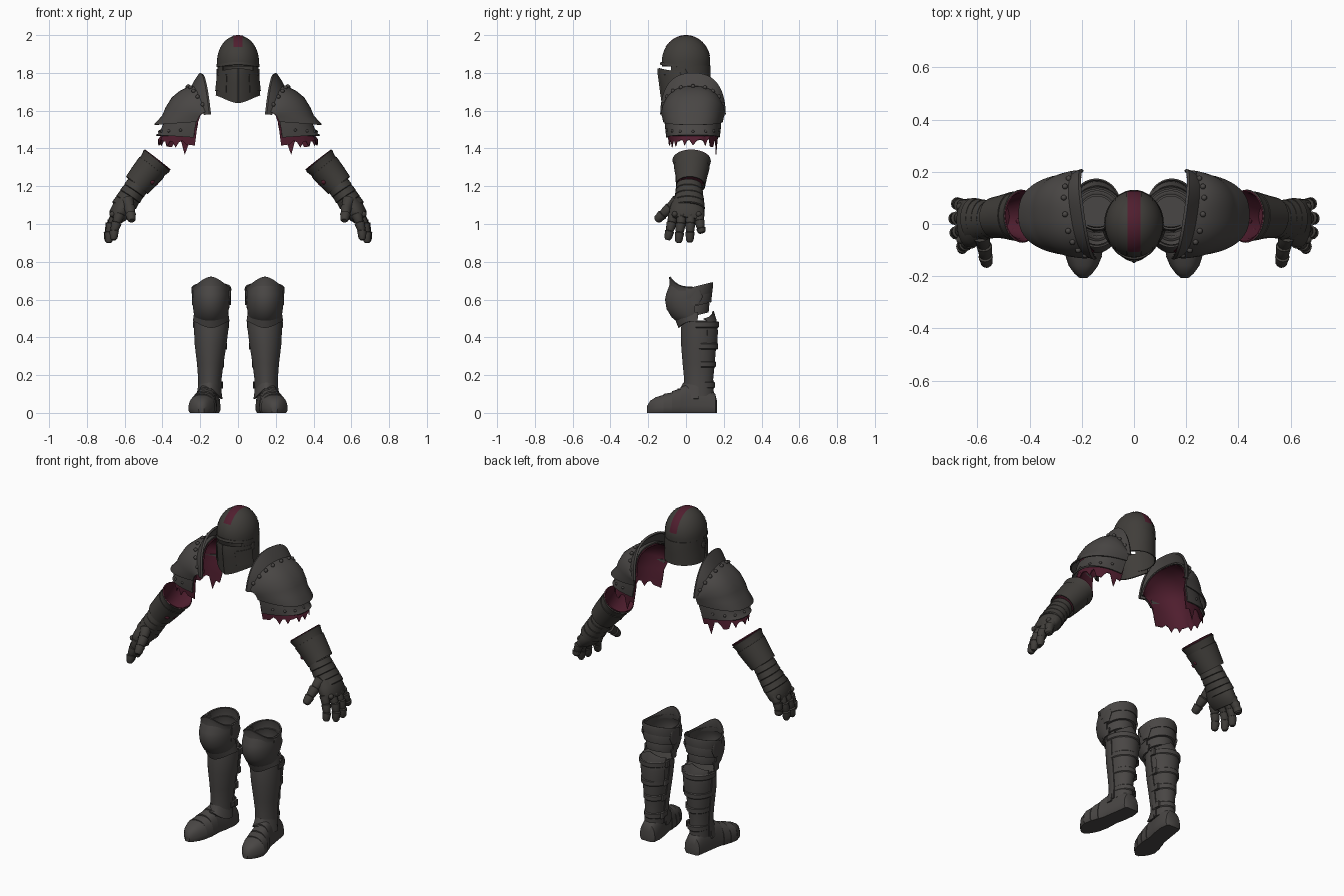
import bpy, bmesh, math, random
from mathutils import Vector

random.seed(4)
cube = bpy.data.objects.get("Cube")
if cube:
    bpy.data.objects.remove(cube)
built = []


def material(name, rgb):
    m = bpy.data.materials.new(name)
    m.use_nodes = True
    m.diffuse_color = (*rgb, 1)
    node = next(n for n in m.node_tree.nodes if n.type == "BSDF_PRINCIPLED")
    node.inputs["Base Color"].default_value = (*rgb, 1)
    node.inputs["Roughness"].default_value = 0.7
    return m


STEEL = material("dark steel", (0.066, 0.061, 0.058))
WORN = material("worn steel", (0.051, 0.047, 0.042))
CRIMSON = material("crimson cloth", (0.080, 0.013, 0.028))


def register(name, bm, mats):
    mesh = bpy.data.meshes.new(name)
    bm.to_mesh(mesh)
    bm.free()
    for m in mats:
        mesh.materials.append(m)
    ob = bpy.data.objects.new(name, mesh)
    bpy.context.scene.collection.objects.link(ob)
    built.append(ob)
    return ob


def skin(name, rings, mats, closed=False, cap="", thick=0, pair=True):
    """Skin a list of rings; paired parts are built on both sides."""
    for side, s in ((("left_", 1), ("right_", -1)) if pair else (("", 1),)):
        bm = bmesh.new()
        grid = [[bm.verts.new((p[0] * s, p[1], p[2])) for p in r] for r in rings]
        n = len(grid[0])
        for i in range(len(grid) - 1):
            for j in range(n if closed else n - 1):
                k = (j + 1) % n
                bm.faces.new((grid[i][j], grid[i][k], grid[i + 1][k], grid[i + 1][j]))
        if "a" in cap:
            bm.faces.new(grid[0][::-1])
        if "b" in cap:
            bm.faces.new(grid[-1])
        bm.normal_update()
        mid = sum((v.co for v in bm.verts), Vector()) / len(bm.verts)
        if sum(f.normal.dot(f.calc_center_median() - mid) * f.calc_area() for f in bm.faces) < 0:
            bmesh.ops.reverse_faces(bm, faces=bm.faces[:])
        ob = register(side + name, bm, mats)
        if thick:
            mod = ob.modifiers.new("thickness", "SOLIDIFY")
            mod.thickness, mod.offset = thick, -1
            mod.material_offset = len(mats) - 1


def ring(cx, cy, z, rx, ry, a0=0, a1=360, n=40, p=2, peak=0):
    """Level ring or arc; front is 270 degrees, peak lifts the front."""
    pts = []
    for i in range(n):
        a = math.radians(a0 + (a1 - a0) * i / (n if a1 - a0 == 360 else n - 1))
        c, s = math.cos(a), math.sin(a)
        pts.append((cx + rx * math.copysign(abs(c) ** (2 / p), c),
                    cy + ry * math.copysign(abs(s) ** (2 / p), s),
                    z + peak * max(0, -s) ** 3))
    return pts


def tube(name, pts, mats, n=16, cap="ab", thick=0):
    """Oval tube along a path of (x, y, z, radius across, radius along y)."""
    axis = (Vector(pts[-1][:3]) - Vector(pts[0][:3])).normalized()
    u = Vector((0, 1, 0)).cross(axis).normalized()
    v = axis.cross(u)
    turns = [math.tau * i / n for i in range(n)]
    rings = [[Vector(p[:3]) + u * p[3] * math.cos(a) + v * p[4] * math.sin(a) for a in turns]
             for p in pts]
    skin(name, rings, mats, True, cap, thick)


def rivets(name, points, r, mat):
    for side, s in (("left_", 1), ("right_", -1)):
        bm = bmesh.new()
        for p in points:
            new = bmesh.ops.create_icosphere(bm, subdivisions=2, radius=r)["verts"]
            bmesh.ops.translate(bm, verts=new, vec=(p[0] * s, p[1], p[2]))
        register(side + name, bm, [mat])


# Helmet: skull dome, neck guard, pointed visor, brow and crest
dome = [ring(0, 0, 1.835, 0.111, 0.126, n=56)]
for k in range(15):
    t = math.radians(88 * k / 14)
    dome.append(ring(0, 0, 1.86 + 0.138 * math.sin(t), 0.111 * math.cos(t), 0.128 * math.cos(t), n=56))
skin("helmet_skull", dome, [WORN], True, "b", 0.006, False)
guard = [ring(0, 0.004, z, rx, ry, -42, 222, 44) for z, rx, ry in
         ((1.84, 0.110, 0.126), (1.80, 0.109, 0.127), (1.76, 0.110, 0.124), (1.70, 0.114, 0.122))]
skin("helmet_neck_guard", guard, [WORN], thick=0.006, pair=False)
visor = [ring(0, -0.005, z, rx, ry, 190, 350, 45, 1.7, pk) for z, rx, ry, pk in
         ((1.81, 0.110, 0.138, 0.015), (1.79, 0.111, 0.14, 0.01), (1.75, 0.115, 0.133, 0),
          (1.72, 0.119, 0.127, -0.02), (1.68, 0.120, 0.118, -0.04))]
skin("helmet_visor", visor, [WORN], thick=0.007, pair=False)
keel = [[(dx, -0.005 - ry - (0.006 if dx == 0 else -0.002), z) for dx in (-0.009, 0, 0.009)]
        for z, ry in ((1.824, 0.139), (1.80, 0.14), (1.75, 0.133), (1.70, 0.127), (1.64, 0.118))]
skin("helmet_keel", keel, [WORN], thick=0.004, pair=False)
brow = [ring(0, -0.002, z, 0.113, ry, 185, 355, 40, 1.9, 0.012) for z, ry in ((1.832, 0.137), (1.846, 0.133))]
skin("helmet_brow", brow, [WORN], thick=0.008, pair=False)
cheek = [ring(0, -0.007, z, rx + 0.003, ry, 305, 350, 16, 1.7, pk) for z, rx, ry, pk in
         ((1.79, 0.111, 0.14, 0), (1.75, 0.115, 0.133, 0), (1.705, 0.12, 0.126, -0.015))]
skin("helmet_cheek_plate", cheek, [WORN], thick=0.006)
hinge = [ring(0.109, -0.012, 1.80 + dz, 0.006, r, n=12) for dz, r in ((-0.02, 0.01), (0, 0.02), (0.02, 0.01))]
skin("helmet_hinge", hinge, [WORN], True, "ab")


def crest(inner, outer, lift, lo, hi):
    rows = []
    for k in range(31):
        t = math.radians(lo + (hi - lo) * k / 30)
        row = []
        for q in range(7):
            x = inner + (outer - inner) * q / 6
            f = math.sqrt(1 - (x / 0.111) ** 2)
            row.append((x, -(0.128 * f + lift) * math.cos(t), 1.86 + (0.138 * f + lift) * math.sin(t)))
        rows.append(row)
    return rows


skin("crest_stripe", crest(-0.024, 0.024, 0.002, 34, 168), [CRIMSON], pair=False)
skin("crest_border", crest(0.024, 0.030, 0.003, 20, 172), [WORN])
skin("temple_ridge", crest(0.066, 0.071, 0.002, 5, 175), [WORN])


# Shoulders: fan-shaped shell, raised collar, lower lame and torn lining
def arch(px, pz, deg, r, ry, n=33, lo=6, p=2.5):
    t = math.radians(deg)
    pts = []
    for i in range(n):
        a = math.radians(lo + (180 - 2 * lo) * i / (n - 1))
        s = math.sin(a) ** (2 / p)
        c = math.copysign(abs(math.cos(a)) ** (2 / p), math.cos(a))
        pts.append((px + r * s * math.cos(t) + 0.025 * c * math.sin(t),
                    0.037 + ry * c, pz + r * s * math.sin(t)))
    return pts


SHELL = ((1.57, 78, 0.170, 0.155), (1.57, 60, 0.182, 0.162), (1.57, 45, 0.192, 0.168),
         (1.57, 29, 0.206, 0.17), (1.57, 12, 0.219, 0.168), (1.565, 2, 0.232, 0.164),
         (1.55, -4, 0.272, 0.160), (1.544, -4, 0.273, 0.159))
skin("shoulder_shell", [arch(0.17, *row) for row in SHELL], [STEEL], thick=0.008)
collar = [arch(0.20, 1.562, 74, 0.168, 0.158, lo=3), arch(0.19, 1.56, 80, 0.205, 0.168, lo=3),
          arch(0.175, 1.557, 84, 0.244, 0.174, lo=3), arch(0.165, 1.557, 84, 0.238, 0.170, lo=3)]
skin("shoulder_collar", collar, [STEEL], thick=0.01)
lame = [arch(0.178, 1.585, -6, 0.205, 0.152), arch(0.185, 1.53, -6, 0.222, 0.15),
        arch(0.192, 1.49, -3, 0.232, 0.146), arch(0.195, 1.455, 4, 0.24, 0.142)]
skin("shoulder_lame", lame, [STEEL], thick=0.008)
lining = [arch(0.17, z, deg, r - 0.014, ry - 0.013) for z, deg, r, ry in SHELL[:5]]
lining += [arch(0.18, 1.53, -4, 0.206, 0.138), arch(0.188, 1.46, 3, 0.218, 0.133),
           arch(0.195, 1.415, 8, 0.232, 0.128)]
lining[-1] = [(x, y, z + random.choice((-0.03, -0.005, 0.0, 0.012)) - (0.03 if i in (2, 24) else 0))
              for i, (x, y, z) in enumerate(lining[-1])]
skin("shoulder_torn_lining", lining, [CRIMSON], thick=0.004)
rivets("shoulder_rivets", arch(0.172, 1.57, 60, 0.184, 0.163, 9, 18), 0.011, STEEL)
rivets("lame_rivets", arch(0.188, 1.505, -4, 0.228, 0.148, 7, 25), 0.008, STEEL)

# Gauntlets: flared cuff, overlapping wrist bands, hand and jointed fingers
tube("gauntlet_cuff", [(0.43, 0.03, 1.335, 0.09, 0.102), (0.445, 0.03, 1.315, 0.083, 0.094),
                       (0.48, 0.028, 1.275, 0.076, 0.086), (0.53, 0.024, 1.215, 0.07, 0.074)],
     [WORN, CRIMSON], 28, "", 0.008)
tube("cuff_padding", [(0.426, 0.03, 1.340, 0.088, 0.1), (0.436, 0.03, 1.328, 0.080, 0.091),
                      (0.52, 0.028, 1.22, 0.055, 0.06)], [CRIMSON], 28, "b", 0.005)
tube("forearm_plate", [(0.456, 0.03, 1.302, 0.085, 0.095), (0.50, 0.028, 1.248, 0.08, 0.083),
                       (0.535, 0.024, 1.205, 0.074, 0.078)], [WORN], 28, "", 0.005)
for k in range(4):
    x, z = 0.532 + 0.021 * k, 1.205 - 0.031 * k
    tube("wrist_band", [(x, 0.018, z, 0.060, 0.068 + 0.004 * k),
                        (x + 0.018, 0.016, z - 0.028, 0.063, 0.072 + 0.004 * k),
                        (x + 0.021, 0.016, z - 0.031, 0.058, 0.066 + 0.004 * k)], [WORN], 24)
tube("hand", [(0.583, 0.012, 1.125, 0.054, 0.078), (0.612, 0.006, 1.08, 0.057, 0.092),
              (0.637, 0.003, 1.045, 0.05, 0.094), (0.65, 0.0, 1.02, 0.034, 0.08)], [WORN], 24)


def digit(name, joints, r):
    for a, b in zip(joints, joints[1:]):
        a, b = Vector(a), Vector(b)
        steps = ((-0.1, 0.8), (0.0, 1.1), (0.3, 1.0), (0.85, 0.88), (1.1, 0.55))
        tube(name, [(*a.lerp(b, t), r * w, r * w) for t, w in steps], [WORN], 12)
        r *= 0.92


for label, y0, y1, drop, dx in (("index", -0.066, -0.097, 0.012, -0.026), ("middle", -0.022, -0.04, -0.003, 0),
                                ("ring", 0.024, 0.02, 0, 0.004), ("little", 0.066, 0.084, 0.045, -0.006)):
    ys = [y0 + (y1 - y0) * k / 3 for k in range(4)]
    digit(label + "_finger", [(0.640 + dx / 2, ys[0], 1.05), (0.670 + dx, ys[1], 1.0 + drop / 3),
                              (0.682 + dx, ys[2], 0.955 + drop / 2), (0.684 + dx, ys[3], 0.908 + drop)], 0.027)
digit("thumb", [(0.585, -0.045, 1.125), (0.573, -0.085, 1.085),
                (0.568, -0.125, 1.05), (0.563, -0.155, 1.02)], 0.03)
rivets("cuff_rivets", [(0.455, -0.028, 1.224), (0.437, 0.01, 1.217)], 0.015, CRIMSON)
rivets("knuckle_rivets", [(0.665, y, 1.052) for y in (-0.06, -0.02, 0.024, 0.066)], 0.016, WORN)

# Legs: greave, shin plate, calf bands
GREAVE = ((0.49, 0.142, 0.086, 0.084), (0.44, 0.142, 0.085, 0.089), (0.36, 0.145, 0.078, 0.088),
          (0.26, 0.147, 0.064, 0.08), (0.18, 0.149, 0.056, 0.072), (0.09, 0.151, 0.056, 0.076))
skin("greave", [ring(cx, 0.072, z, rx, ry) for z, cx, rx, ry in GREAVE], [STEEL], True, "ab")
skin("shin_plate", [ring(cx, 0.066, z, rx + 0.006, ry + 0.004, 170, 370, 40, 1.9) for z, cx, rx, ry in GREAVE],
     [STEEL], thick=0.008)
calf = [ring(0.142, 0.072, z, rx, ry, 25, 155, 25) for z, rx, ry in
        ((0.36, 0.082, 0.093), (0.43, 0.09, 0.097), (0.49, 0.088, 0.09))]
calf.append([(x, y - 0.015, 0.5 + 0.04 * (1 - abs(x - 0.142) / 0.08)) for x, y, z in calf[-1]])
skin("calf_plate", calf, [STEEL], thick=0.008)
for z, rx, ry in ((0.45, 0.092, 0.1), (0.335, 0.08, 0.096), (0.24, 0.066, 0.084), (0.13, 0.06, 0.08)):
    band = [ring(0.145, 0.072, z + dz, rx + g, ry + g, -12, 192, 30)
            for dz, g in ((0, -0.003), (0.005, 0.002), (0.03, 0.002), (0.035, -0.003))]
    skin("calf_strap", band, [STEEL], thick=0.006)
    buckle = [ring(0.147 - rx, 0.10, z + dz, 0.008, 0.014, n=16, p=5) for dz in (0, 0.035)]
    skin("strap_buckle", buckle, [STEEL], True, "ab")

# Knees: bulging cop, upper and lower lames, open rear collar
cop = [ring(0.143, 0.03, z, rx, ry, 172, 368, 41, 2, pk) for z, rx, ry, pk in
       ((0.665, 0.094, 0.118, 0.01), (0.63, 0.098, 0.135, 0), (0.60, 0.099, 0.141, 0),
        (0.56, 0.096, 0.133, -0.01), (0.52, 0.09, 0.105, -0.015), (0.505, 0.085, 0.08, -0.02))]
skin("knee_cop", cop, [STEEL], thick=0.008)
upper = [ring(0.143, 0.03, z, rx, ry, 178, 362, 41, 1.9, pk) for z, rx, ry, pk in
         ((0.645, 0.1, 0.124, 0), (0.66, 0.101, 0.116, 0.03), (0.665, 0.104, 0.12, 0.055))]
skin("knee_upper_lame", upper, [STEEL], thick=0.008)
lower = [ring(0.142, 0.05, z, rx, ry, 172, 368, 41, 1.9, pk) for z, rx, ry, pk in
         ((0.535, 0.09, 0.115, -0.02), (0.505, 0.094, 0.1, -0.03), (0.485, 0.097, 0.09, -0.035))]
skin("knee_lower_lame", lower, [STEEL], thick=0.008)
for z, grow in ((0.535, -0.012), (0.585, 0.002), (0.635, 0.008)):
    rear = [[(x, y, h + 0.25 * (y - 0.13)) for x, y, h in
             ring(0.141, 0.03, z + dz, 0.094 + grow + g, 0.102 + grow + g, -15, 195, 36)]
            for dz, g in ((0, -0.012), (0, 0), (0.045, 0.004), (0.055, 0.001))]
    skin("knee_rear_band", rear, [STEEL], thick=0.008)
for sx in (0.046, 0.236):
    wing = [ring(sx, 0.045, 0.615 + dz, 0.008, r, n=20) for dz, r in ((-0.045, 0.02), (0, 0.045), (0.045, 0.025))]
    skin("knee_side_wing", wing, [STEEL], True, "ab")

# Feet: overlapping plates from heel to toe on a flat sole
FOOT = ((0.165, 0.035, 0.06), (0.155, 0.05, 0.10), (0.11, 0.057, 0.14), (0.04, 0.058, 0.152),
        (0.0, 0.056, 0.148), (-0.03, 0.059, 0.135), (-0.03, 0.063, 0.128), (-0.075, 0.067, 0.115),
        (-0.075, 0.071, 0.108), (-0.12, 0.068, 0.10), (-0.12, 0.071, 0.095), (-0.16, 0.056, 0.083),
        (-0.19, 0.034, 0.064), (-0.207, 0.014, 0.035))
foot = []
for y, w, h in FOOT:
    cx = 0.15 + 0.044 * min(1, max(0, (0.09 - y) / 0.22))
    dome_arc = [(cx + w * math.copysign(abs(math.cos(a)) ** 0.8, math.cos(a)), y,
                 0.014 + (h - 0.014) * abs(math.sin(a)) ** 0.8)
                for a in (math.pi * i / 24 for i in range(25))]
    foot.append(dome_arc + [(cx - w * 0.88, y, 0), (cx + w * 0.88, y, 0)])
skin("foot", foot, [STEEL], True, "ab")
ankle = [ring(0.152, 0.06, z, rx, ry, 175, 365, 33, 1.8, pk) for z, rx, ry, pk in
         ((0.15, 0.058, 0.075, 0.01), (0.11, 0.065, 0.09, 0.02), (0.075, 0.07, 0.105, 0.055))]
skin("ankle_plate", ankle, [STEEL], thick=0.008)

# Apply thickness and smooth everything except hard plate edges
bpy.ops.object.select_all(action="DESELECT")
for ob in built:
    ob.select_set(True)
bpy.context.view_layer.objects.active = built[0]
bpy.ops.object.convert(target="MESH")
bpy.ops.object.shade_smooth_by_angle(angle=math.radians(38))
